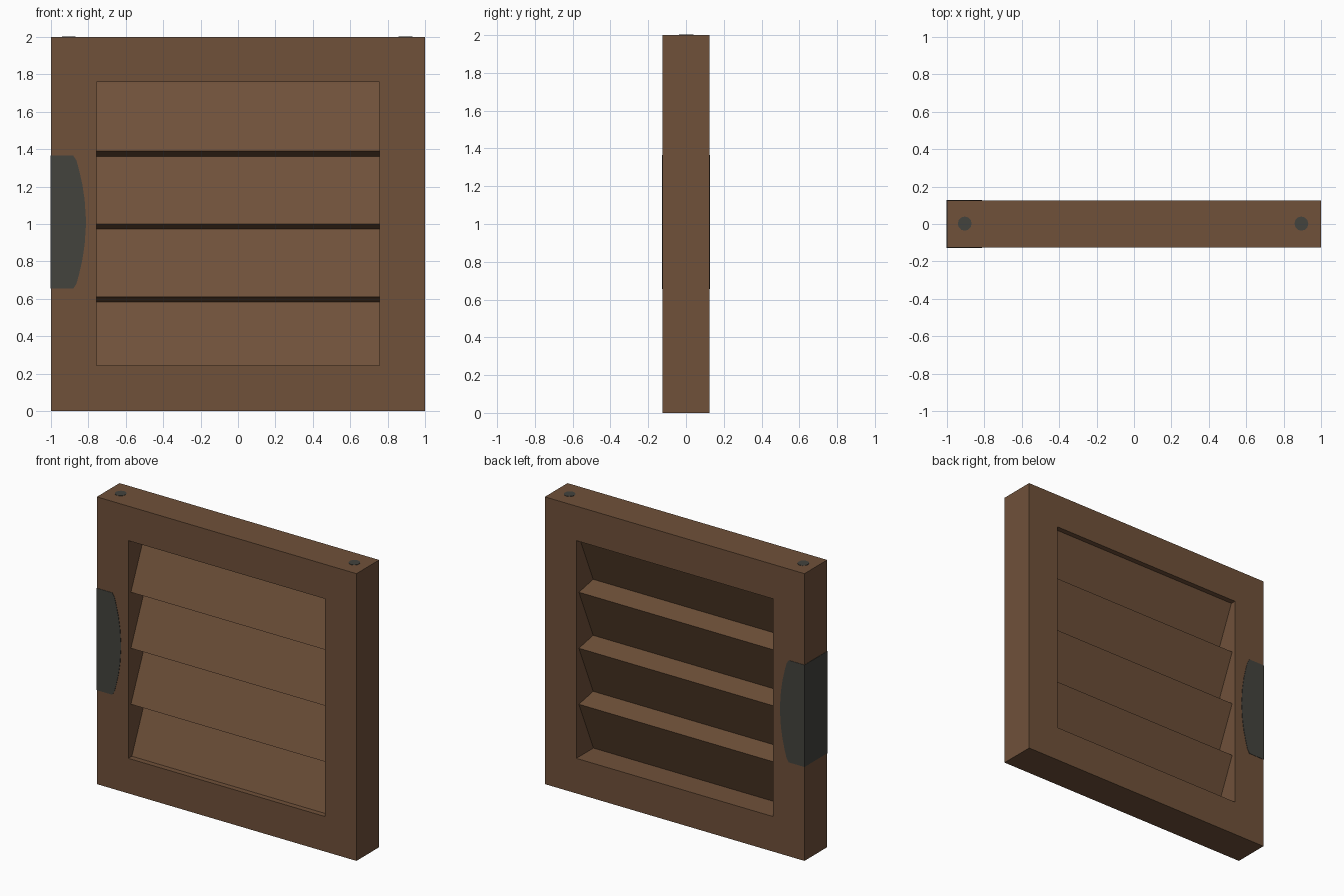
import bpy, bmesh, math

if "Cube" in bpy.data.objects:
    bpy.data.objects.remove(bpy.data.objects["Cube"])


def material(name, rgb):
    m = bpy.data.materials.new(name)
    m.diffuse_color = (*rgb, 1)
    m.use_nodes = True
    m.node_tree.nodes["Principled BSDF"].inputs["Base Color"].default_value = m.diffuse_color
    return m


WOOD = material("brown wood", (0.16, 0.082, 0.042))
METAL = material("dark metal", (0.056, 0.056, 0.048))


def finish(name, bm, mat):
    bmesh.ops.recalc_face_normals(bm, faces=bm.faces)
    me = bpy.data.meshes.new(name)
    bm.to_mesh(me)
    bm.free()
    me.materials.append(mat)
    ob = bpy.data.objects.new(name, me)
    bpy.context.collection.objects.link(ob)
    return ob


def prism(name, outline, lo, hi, place, mat):
    """Extrude a 2D outline from lo to hi; place(a, b, depth) gives the 3D point."""
    bm = bmesh.new()
    rings = [[bm.verts.new(place(a, b, d)) for a, b in outline] for d in (lo, hi)]
    n = len(outline)
    for r in rings:
        bm.faces.new(r)
    for i in range(n):
        j = (i + 1) % n
        bm.faces.new((rings[0][i], rings[0][j], rings[1][j], rings[1][i]))
    return finish(name, bm, mat)


# Frame: a rectangular ring without seams
bm = bmesh.new()
rings = []
for hw, z0, z1, y in ((1, 0, 2, -.125), (1, 0, 2, .125),
                      (.757, .244, 1.76, .125), (.757, .244, 1.76, -.125)):
    rings.append([bm.verts.new((x, y, z)) for x, z in
                  ((-hw, z0), (hw, z0), (hw, z1), (-hw, z1))])
for k in range(4):
    a, b = rings[k], rings[(k + 1) % 4]
    for i in range(4):
        j = (i + 1) % 4
        bm.faces.new((a[i], a[j], b[j], b[i]))
finish("frame", bm, WOOD)

# Louvre panel: folded zigzag sheet, profile in (y, z)
STEP = .39
front, back = [], []
for k in range(4):
    z = .22 + STEP * k
    front += [(-.097, z), (.06, z + .362)]
    back += [(-.06, z + .03), (.097, z + STEP)]
front.append((.07, 1.785))
back.insert(0, (-.073, .22))
prism("louvre_slats", front + back[::-1], -.77, .77,
      lambda y, z, x: (x, y, z), WOOD)

# Latch plate: thin wrap round the left edge, bulging inward
half = [(-.812, 0), (-.82, .12), (-.832, .2), (-.85, .28), (-.864, .33), (-.88, .355), (-1.002, .355)]
outline = [(x, 1.01 + h) for x, h in half] + [(x, 1.01 - h) for x, h in half[:0:-1]]
prism("latch_plate", outline, -.1275, .1275, lambda x, z, y: (x, y, z), METAL)

# Pivot caps on the top edge
for side, cx in (("left", -.905), ("right", .895)):
    ring = [(cx + .037 * math.cos(i * math.tau / 12), .002 + .038 * math.sin(i * math.tau / 12))
            for i in range(12)]
    prism(side + "_pivot_cap", ring, 1.95, 2.002, lambda x, y, z: (x, y, z), METAL)
